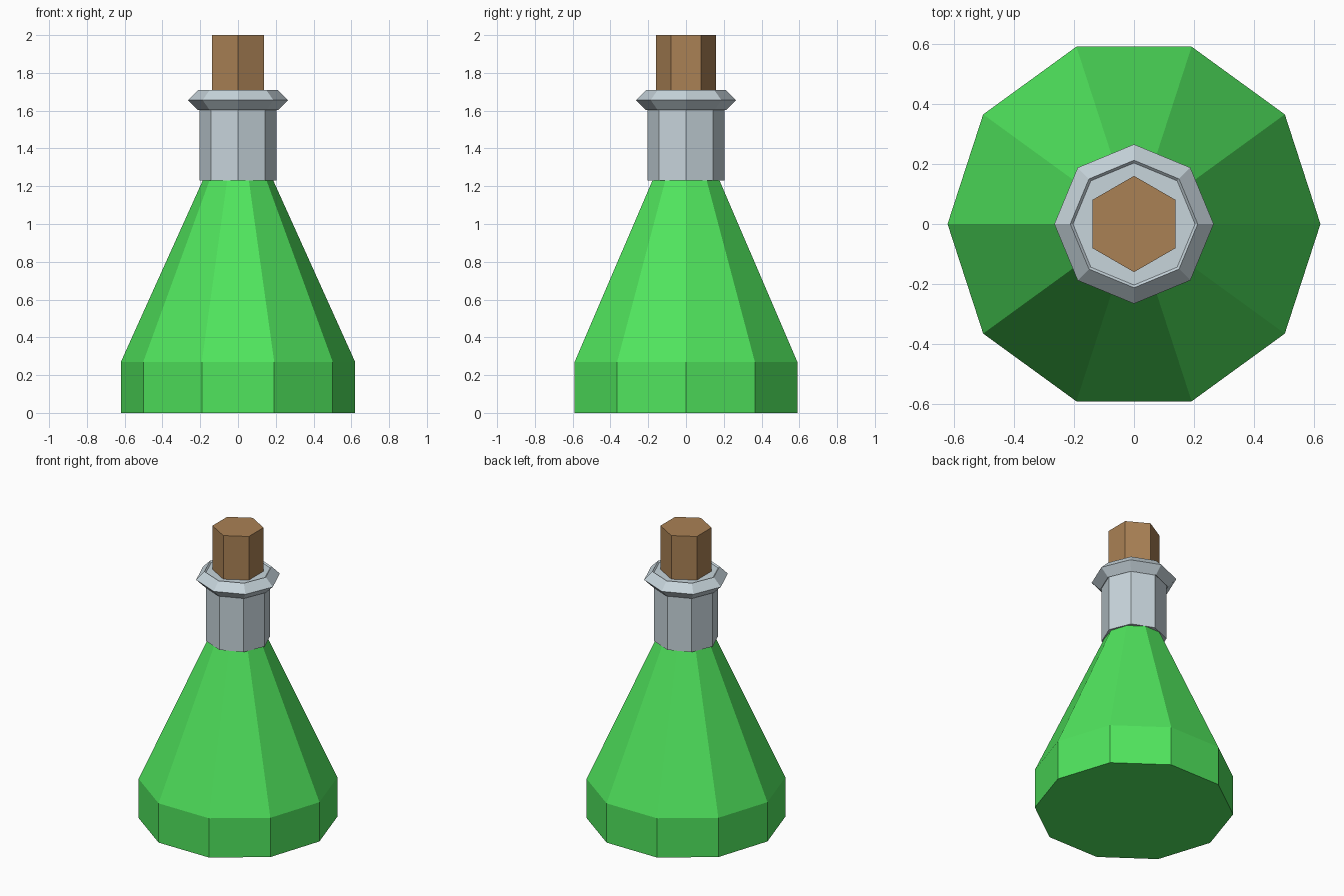
import bpy, bmesh
from math import cos, sin, pi

if "Cube" in bpy.data.objects:
    bpy.data.objects.remove(bpy.data.objects["Cube"])


def material(name, colour):
    mat = bpy.data.materials.new(name)
    mat.diffuse_color = (*colour, 1.0)
    mat.use_nodes = True
    mat.node_tree.nodes["Principled BSDF"].inputs["Base Color"].default_value = mat.diffuse_color
    return mat


def lathe(name, profile, sides, mat, start=0.0, ring=False):
    """Spin (radius, z) points into a faceted solid; ring joins last to first."""
    bm = bmesh.new()
    loops = []
    for r, z in profile:
        angles = [start + 2 * pi * i / sides for i in range(sides)]
        loops.append([bm.verts.new((r * cos(a), r * sin(a), z)) for a in angles])
    pairs = list(zip(loops, loops[1:]))
    if ring:
        pairs.append((loops[-1], loops[0]))
    else:
        bm.faces.new(loops[0])
        bm.faces.new(loops[-1])
    for low, high in pairs:
        for i in range(sides):
            j = (i + 1) % sides
            bm.faces.new((low[i], low[j], high[j], high[i]))
    bmesh.ops.recalc_face_normals(bm, faces=bm.faces)
    mesh = bpy.data.meshes.new(name)
    bm.to_mesh(mesh)
    bm.free()
    mesh.materials.append(mat)
    obj = bpy.data.objects.new(name, mesh)
    bpy.context.collection.objects.link(obj)
    return obj


green = material("green_liquid", (0.08, 0.78, 0.11))
glass = material("pale_glass", (0.57, 0.66, 0.71))
brown = material("cork_brown", (0.40, 0.22, 0.09))

# Ten-sided flask body
lathe("flask_body", [(0.62, 0), (0.62, 0.27), (0.18, 1.245)], 10, green)

# Eight-sided neck
lathe("neck", [(0.203, 1.23), (0.203, 1.70)], 8, glass)

# Diamond-section lip ring
lip_r, lip_w, lip_z = 0.212, 0.053, 1.656
lip = [(lip_r + lip_w * cos(k * pi / 2), lip_z + lip_w * sin(k * pi / 2)) for k in range(4)]
lathe("lip_ring", lip, 8, glass, ring=True)

# Six-sided cork stopper
lathe("cork", [(0.16, 1.62), (0.16, 2.0)], 6, brown, start=pi / 6)
